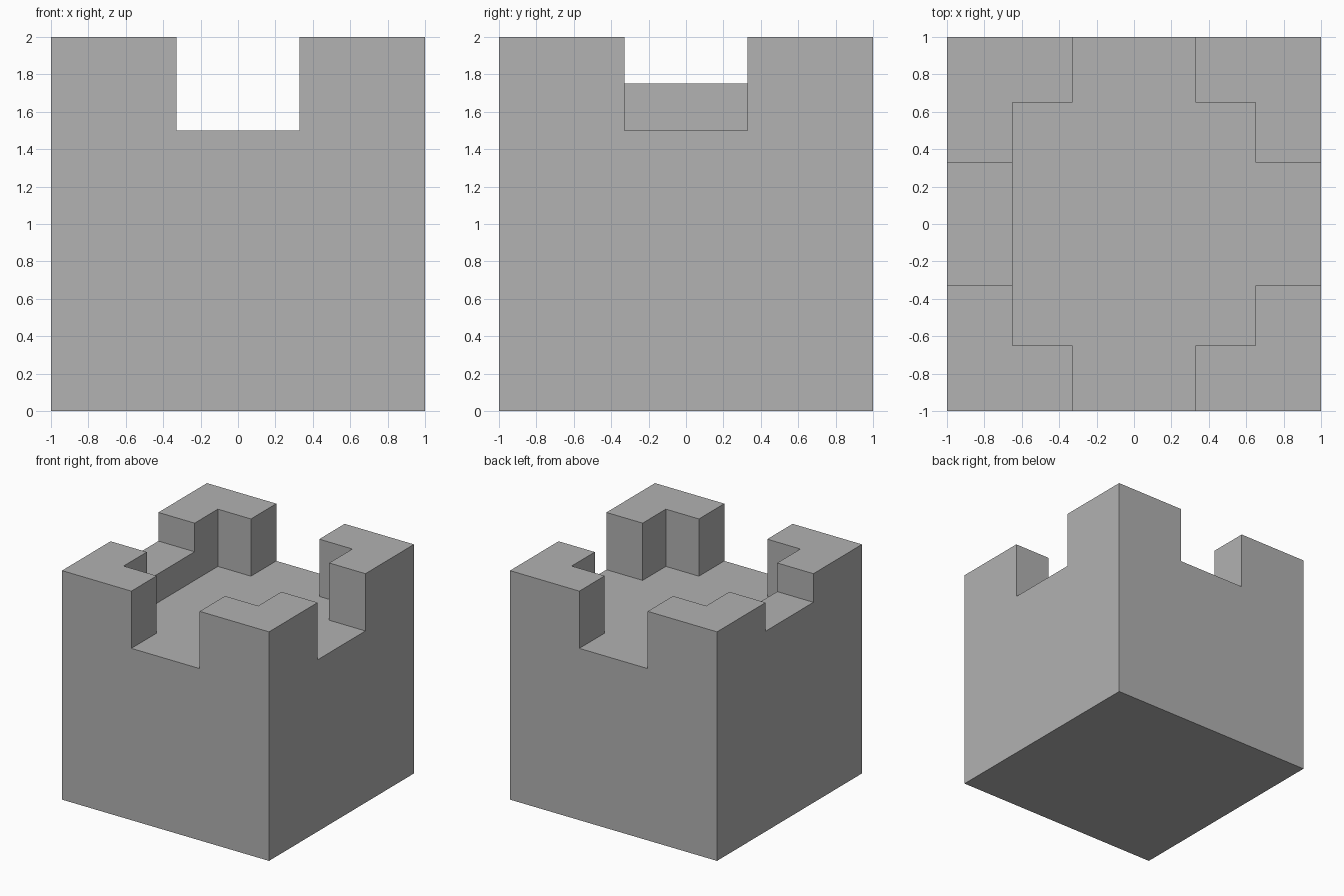
import bpy
import bmesh

default_cube = bpy.data.objects.get("Cube")
if default_cube:
    bpy.data.objects.remove(default_cube, do_unlink=True)

HALF = 1.0      # half width of the tower
INNER = 0.65    # inside of the parapet
GAP = 0.33      # half width of each opening
OUT = 1.2       # cutters reach past the outer walls

stone = bpy.data.materials.new("stone grey")
stone.use_nodes = True
colour = (0.445, 0.445, 0.445, 1)
stone.diffuse_color = colour
stone.node_tree.nodes["Principled BSDF"].inputs["Base Color"].default_value = colour


def prism(name, outline, bottom, top):
    """Upright solid from a counter-clockwise outline."""
    bm = bmesh.new()
    base = bm.faces.new([bm.verts.new((x, y, bottom)) for x, y in outline])
    raised = bmesh.ops.extrude_face_region(bm, geom=[base], use_keep_orig=True)
    verts = [v for v in raised["geom"] if isinstance(v, bmesh.types.BMVert)]
    bmesh.ops.translate(bm, verts=verts, vec=(0, 0, top - bottom))
    bmesh.ops.recalc_face_normals(bm, faces=bm.faces)
    mesh = bpy.data.meshes.new(name)
    bm.to_mesh(mesh)
    bm.free()
    mesh.materials.append(stone)
    obj = bpy.data.objects.new(name, mesh)
    bpy.context.collection.objects.link(obj)
    return obj


def rectangle(x0, x1, y0, y1):
    return [(x0, y0), (x1, y0), (x1, y1), (x0, y1)]


def carve(target, cutter):
    cutter.hide_render = True
    mod = target.modifiers.new(cutter.name, "BOOLEAN")
    mod.operation = "DIFFERENCE"
    mod.solver = "EXACT"
    mod.object = cutter
    bpy.context.view_layer.objects.active = target
    bpy.ops.object.modifier_apply(modifier=mod.name)
    bpy.data.objects.remove(cutter, do_unlink=True)


# Solid tower block
tower = prism("castle_tower", rectangle(-HALF, HALF, -HALF, HALF), 0, 2)

# Sunken floor, open through the front, back and +x walls
back_half = [(OUT, GAP), (INNER, GAP), (INNER, INNER), (GAP, INNER), (GAP, OUT),
             (-GAP, OUT), (-GAP, INNER), (-INNER, INNER)]
front_half = [(x, -y) for x, y in reversed(back_half)]
carve(tower, prism("floor_cutter", back_half + front_half, 1.5, 2.2))

# Shallower opening that leaves a low wall on the -x side
carve(tower, prism("low_wall_cutter", rectangle(-OUT, -INNER + 0.1, -GAP, GAP), 1.75, 2.3))
